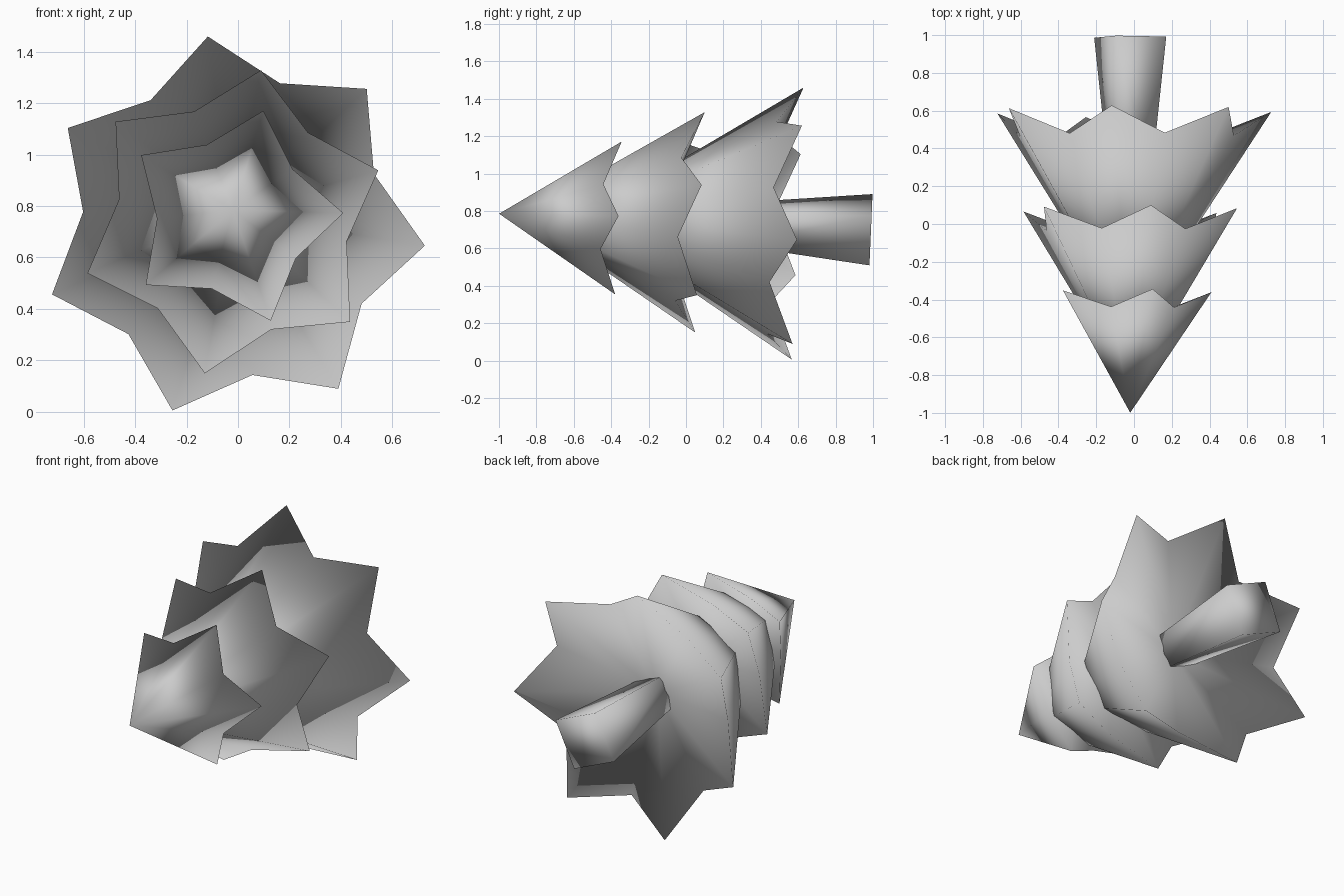
import bpy, bmesh
from math import sin, cos, pi, radians
from mathutils import Matrix

cube = bpy.data.objects.get("Cube")
if cube:
    bpy.data.objects.remove(cube, do_unlink=True)

# One plain grey for everything
grey = bpy.data.materials.new("plain_grey")
grey.use_nodes = True
grey.diffuse_color = (0.6, 0.6, 0.6, 1)
grey.node_tree.nodes["Principled BSDF"].inputs["Base Color"].default_value = (0.6, 0.6, 0.6, 1)

# The tree lies along y, leaning slightly down towards the trunk end
LEAN = Matrix.Translation((-0.02, 0, 0.742)) @ Matrix.Rotation(-0.043, 4, 'X')


def finish(name, bm):
    bmesh.ops.recalc_face_normals(bm, faces=bm.faces)
    for f in bm.faces:
        f.smooth = True
    mesh = bpy.data.meshes.new(name)
    bm.to_mesh(mesh)
    bm.free()
    mesh.transform(LEAN)
    mesh.materials.append(grey)
    bpy.context.collection.objects.link(bpy.data.objects.new(name, mesh))


def on_ring(bm, r, y, angle):
    return bm.verts.new((r * cos(angle), y, r * sin(angle)))


def tier(name, points, phase, apex, tip, notch, hollow):
    """Star-rimmed cone with a hollow underside; tip and notch are (radius, y)."""
    bm = bmesh.new()
    top = bm.verts.new((0, apex, 0))
    under = bm.verts.new((0, hollow, 0))
    rim = [on_ring(bm, *(notch if i % 2 else tip), radians(phase) + i * pi / points)
           for i in range(2 * points)]
    for a, b in zip(rim, rim[1:] + rim[:1]):
        bm.faces.new((top, a, b))
        bm.faces.new((under, b, a))
    finish(name, bm)


# Three tiers of foliage
tier("top_tier", 5, 2, -1.0, (0.43, -0.362), (0.295, -0.45), -0.53)
tier("middle_tier", 6, 19.5, -0.87, (0.60, 0.075), (0.45, -0.04), -0.15)
tier("bottom_tier", 7, -5.4, -0.55, (0.75, 0.597), (0.585, 0.46), 0.30)

# Square trunk, flaring towards its foot
bm = bmesh.new()
ends = [[on_ring(bm, r, y, radians(21.5 + 90 * i)) for i in range(4)]
        for r, y in ((0.12, 0.25), (0.205, 0.99))]
for i in range(4):
    j = (i + 1) % 4
    bm.faces.new((ends[0][i], ends[0][j], ends[1][j], ends[1][i]))
for ring in ends:
    bm.faces.new(ring)
finish("trunk", bm)
